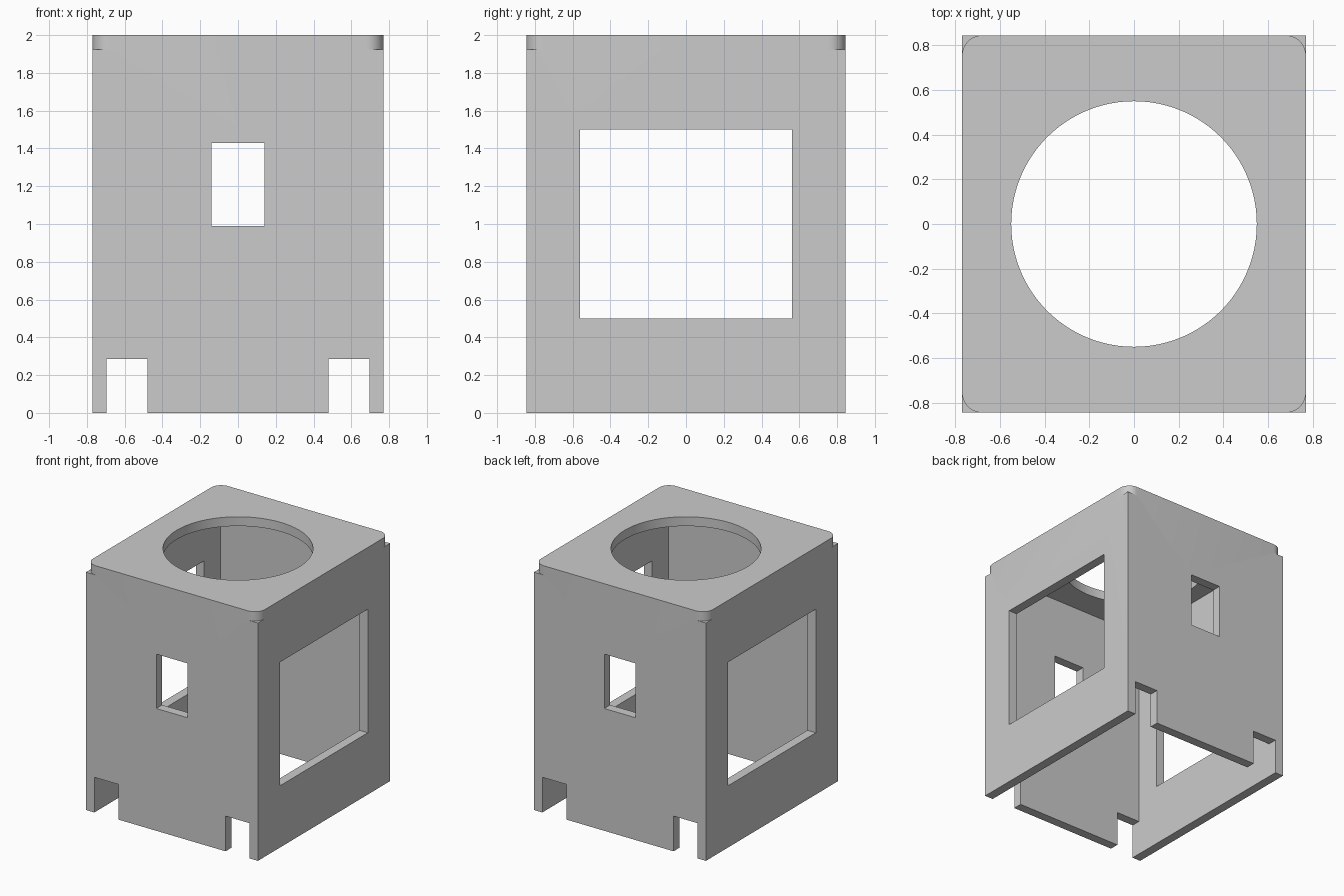
import bpy, bmesh, math

cube = bpy.data.objects.get("Cube")
if cube:
    bpy.data.objects.remove(cube, do_unlink=True)

W, D, H = 0.77, 0.845, 2.0   # half width, half depth, height
T = 0.075                    # wall and top plate thickness
R = 0.09                     # top plate corner radius
E = 0.1                      # cutter overshoot

grey = bpy.data.materials.new("plain grey")
grey.use_nodes = True
colour = (0.6, 0.6, 0.6, 1)
grey.diffuse_color = colour
grey.node_tree.nodes["Principled BSDF"].inputs["Base Color"].default_value = colour


def prism(name, outline, z0, z1):
    """Extrude a flat outline from z0 to z1."""
    bm = bmesh.new()
    face = bm.faces.new([bm.verts.new((x, y, z0)) for x, y in outline])
    top = bmesh.ops.extrude_face_region(bm, geom=[face])["geom"]
    verts = [v for v in top if isinstance(v, bmesh.types.BMVert)]
    bmesh.ops.translate(bm, verts=verts, vec=(0, 0, z1 - z0))
    bmesh.ops.recalc_face_normals(bm, faces=bm.faces)
    mesh = bpy.data.meshes.new(name)
    bm.to_mesh(mesh)
    bm.free()
    ob = bpy.data.objects.new(name, mesh)
    bpy.context.collection.objects.link(ob)
    mesh.materials.append(grey)
    return ob


def box(name, x0, x1, y0, y1, z0, z1):
    return prism(name, [(x0, y0), (x1, y0), (x1, y1), (x0, y1)], z0, z1)


def arc(cx, cy, r, a0, a1, n):
    angles = [a0 + (a1 - a0) * i / n for i in range(n + 1)]
    return [(cx + r * math.cos(a), cy + r * math.sin(a)) for a in angles]


housing = box("housing", -W, W, -D, D, 0, H)
cutters = [
    # hollow interior, open underneath
    box("cavity_cutter", -W + T, W - T, -D + T, D - T, -E, H - T),
    # large side windows and small front and back windows
    box("side_window_cutter", -W - E, W + E, -0.56, 0.56, 0.5, 1.5),
    box("front_window_cutter", -0.14, 0.14, -D - E, D + E, 0.99, 1.43),
    # round opening in the top plate
    prism("top_hole_cutter", arc(0, 0, 0.55, 0, 2 * math.pi, 96)[:-1], H - 2 * T, H + E),
]
# foot notches through the front and back walls
for s in (-1, 1):
    x0, x1 = sorted((s * 0.48, s * (W - T)))
    cutters.append(box("notch_cutter", x0, x1, -D - E, D + E, -E, 0.285))

# rounded corners of the top plate
for sx in (-1, 1):
    for sy in (-1, 1):
        rim = arc(W - R, D - R, R, 0, math.pi / 2, 12)
        outline = [(W + E, D - R)] + rim + [(W - R, D + E), (W + E, D + E)]
        outline = [(sx * x, sy * y) for x, y in outline]
        cutters.append(prism("corner_cutter", outline, H - T, H + E))

bpy.ops.object.select_all(action="DESELECT")
housing.select_set(True)
bpy.context.view_layer.objects.active = housing
for cutter in cutters:
    cutter.hide_render = True
    mod = housing.modifiers.new(cutter.name, "BOOLEAN")
    mod.operation = "DIFFERENCE"
    mod.solver = "EXACT"
    mod.object = cutter
    bpy.ops.object.modifier_apply(modifier=mod.name)
    bpy.data.objects.remove(cutter, do_unlink=True)

bpy.ops.object.shade_smooth_by_angle(angle=math.radians(30))
